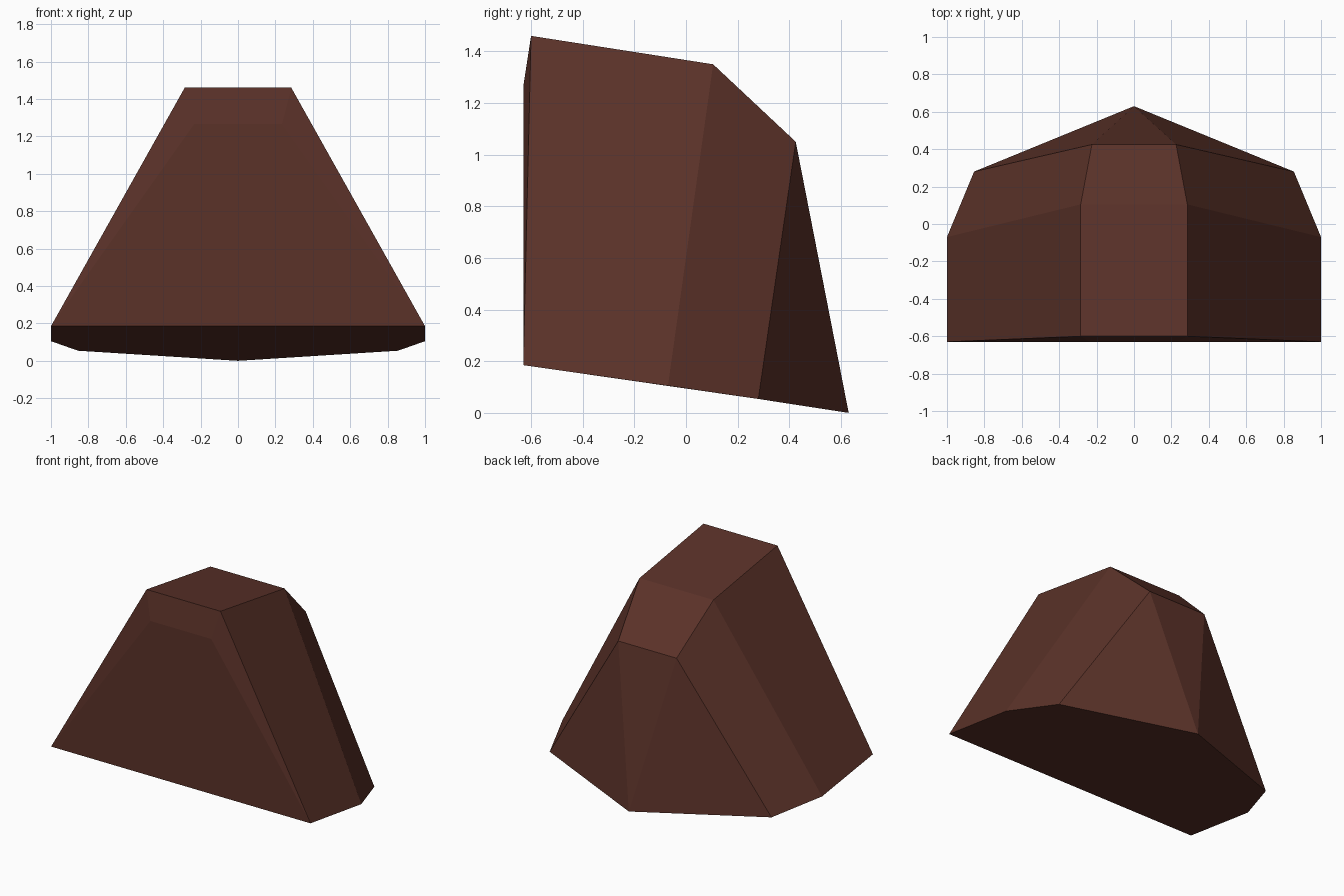
import bpy, bmesh

if "Cube" in bpy.data.objects:
    bpy.data.objects.remove(bpy.data.objects["Cube"])

# Half profiles (x >= 0), mirrored by the helper below
base_half = [(1, -0.63, 0.185), (1, -0.07, 0.105), (0.855, 0.28, 0.054)]
top_half = [(0.285, -0.60, 1.46), (0.285, 0.105, 1.35), (0.225, 0.425, 1.05)]
front_half = (0.235, -0.63, 1.265)

bm = bmesh.new()


def pair(p):
    """Right and left vertex for one half-profile point."""
    return [bm.verts.new((s * p[0], p[1], p[2])) for s in (1, -1)]


base = [pair(p) for p in base_half]
top = [pair(p) for p in top_half]
front = pair(front_half)
tip = bm.verts.new((0, 0.63, 0))

# Sides, front slivers and back corners, on both halves
for s in (0, 1):
    for i in range(2):
        bm.faces.new((base[i][s], base[i + 1][s], top[i + 1][s], top[i][s]))
    bm.faces.new((base[0][s], top[0][s], front[s]))
    bm.faces.new((base[2][s], tip, top[2][s]))

# Crown strips
for i in range(2):
    bm.faces.new((top[i][0], top[i + 1][0], top[i + 1][1], top[i][1]))

# Front plate, front bevel, back triangle, underside
bm.faces.new((base[0][0], front[0], front[1], base[0][1]))
bm.faces.new((front[0], top[0][0], top[0][1], front[1]))
bm.faces.new((tip, top[2][1], top[2][0]))
bm.faces.new([b[0] for b in base] + [tip] + [b[1] for b in reversed(base)])
bmesh.ops.recalc_face_normals(bm, faces=bm.faces[:])

mesh = bpy.data.meshes.new("faceted_rock")
bm.to_mesh(mesh)
bm.free()

brown = bpy.data.materials.new("dark red brown")
brown.diffuse_color = (0.105, 0.032, 0.022, 1)
brown.use_nodes = True
brown.node_tree.nodes["Principled BSDF"].inputs["Base Color"].default_value = brown.diffuse_color
mesh.materials.append(brown)

rock = bpy.data.objects.new("faceted_rock", mesh)
bpy.context.collection.objects.link(rock)
